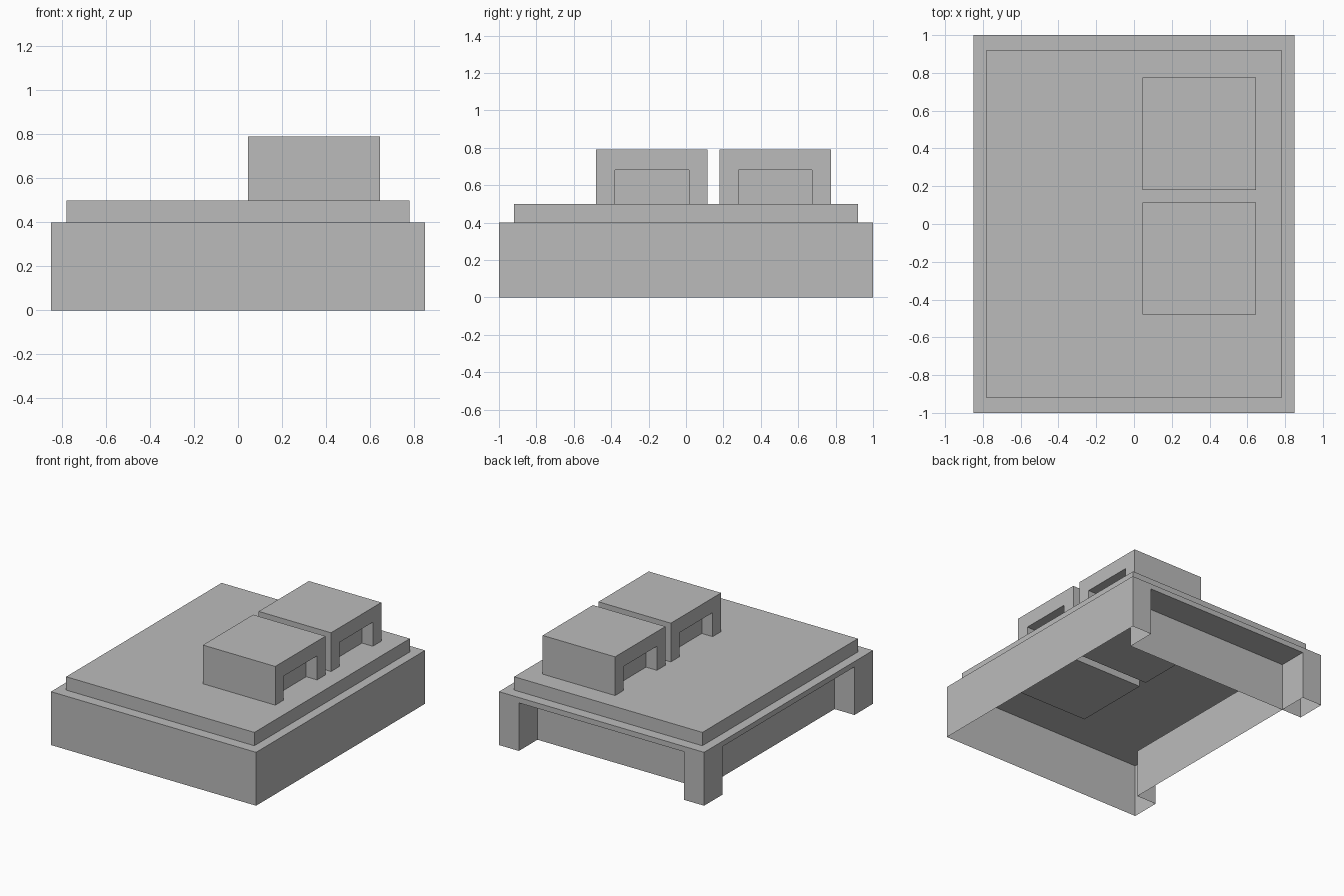
import bpy
import bmesh
from mathutils import Vector

cube = bpy.data.objects.get("Cube")
if cube:
    bpy.data.objects.remove(cube)

grey = bpy.data.materials.new("plain_grey")
grey.use_nodes = True
grey.diffuse_color = (0.5, 0.5, 0.5, 1)
grey.node_tree.nodes["Principled BSDF"].inputs["Base Color"].default_value = (0.5, 0.5, 0.5, 1)


def block(low, high):
    """A box between two corners."""
    bm = bmesh.new()
    bmesh.ops.create_cube(bm, size=1)
    low, high = Vector(low), Vector(high)
    for v in bm.verts:
        v.co = Vector(l + (c + 0.5) * (h - l) for l, h, c in zip(low, high, v.co))
    bm.normal_update()
    return bm


def side(bm, direction):
    return max(bm.faces, key=lambda f: (f.normal.dot(Vector(direction)), f.calc_area()))


def inset_to(bm, face, low, high):
    """Inset a face and fit the inner face to the given corners."""
    mid = face.calc_center_median()
    bmesh.ops.inset_individual(bm, faces=[face], thickness=0.02)
    for v in face.verts:
        v.co = Vector(l if c < m - 1e-4 else h if c > m + 1e-4 else c
                      for c, m, l, h in zip(v.co, mid, low, high))
    return face


def recess(bm, direction, low, high, depth):
    """Sink a rectangular pocket into one side."""
    face = inset_to(bm, side(bm, direction), low, high)
    inner = bmesh.ops.extrude_discrete_faces(bm, faces=[face])["faces"][0]
    bmesh.ops.translate(bm, verts=inner.verts, vec=Vector(direction) * -depth)


def open_bottom(bm, z):
    """Remove every face lying in the bottom plane."""
    flat = [f for f in bm.faces if all(abs(v.co.z - z) < 1e-4 for v in f.verts)]
    bmesh.ops.delete(bm, geom=flat, context="FACES")


def finish(bm, name):
    mesh = bpy.data.meshes.new(name)
    bm.to_mesh(mesh)
    bm.free()
    mesh.materials.append(grey)
    bpy.context.collection.objects.link(bpy.data.objects.new(name, mesh))


# Base: hollow frame with pockets between the legs at the back and right
X, Y, RIM = 0.85, 1.0, 0.4
LEG_X, LEG_Y, LINTEL = 0.165, 0.22, 0.36
MX, MY, DECK = 0.78, 0.92, 0.5
low, high = (LEG_X - X, LEG_Y - Y, 0), (X - LEG_X, Y - LEG_Y, LINTEL)
bm = block((-X, -Y, 0), (X, Y, RIM))
recess(bm, (0, 1, 0), low, high, LEG_Y)
recess(bm, (-1, 0, 0), low, high, LEG_X)
opening = inset_to(bm, side(bm, (0, 0, 1)), (-MX, -MY, RIM), (MX, MY, RIM))
bmesh.ops.delete(bm, geom=[opening], context="FACES")
open_bottom(bm, 0)
finish(bm, "base_frame")

# Raised slab, open underneath
bm = block((-MX, -MY, RIM), (MX, MY, DECK))
open_bottom(bm, RIM)
finish(bm, "raised_slab")

# Two blocks passing through the slab, with pockets on both x sides
for name, y in (("front_block", -0.48), ("back_block", 0.18)):
    low, high = Vector((0.045, y, 0.21)), Vector((0.645, y + 0.595, 0.79))
    margin = Vector((0.1, 0.1, 0.11))
    bm = block(low, high)
    for s in (1, -1):
        recess(bm, (s, 0, 0), low + margin, high - margin, 0.09)
    finish(bm, name)
